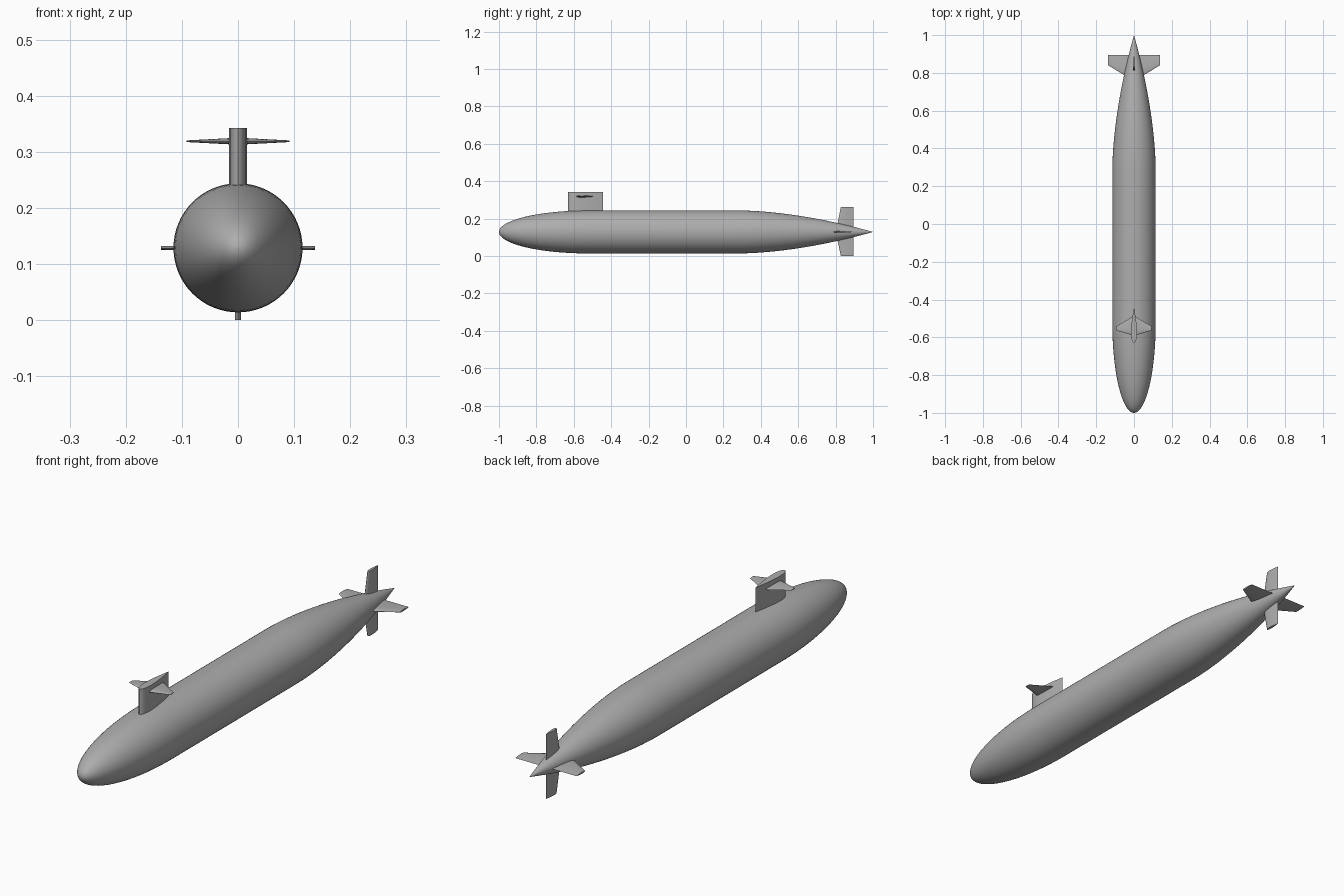
import bpy
import bmesh
from math import sin, cos, pi, sqrt, radians
from mathutils import Vector

cube = bpy.data.objects.get("Cube")
if cube:
    bpy.data.objects.remove(cube, do_unlink=True)

RADIUS = 0.115
AXIS_Z = 0.129
NOSE_END, TAIL_START = -0.52, 0.28

grey = bpy.data.materials.new("hull grey")
grey.use_nodes = True
grey.diffuse_color = (0.42, 0.42, 0.42, 1)
grey.node_tree.nodes["Principled BSDF"].inputs["Base Color"].default_value = grey.diffuse_color


def loft(name, rings):
    """Skin a series of closed rings and cap both ends."""
    bm = bmesh.new()
    loops = [[bm.verts.new(p) for p in ring] for ring in rings]
    n = len(loops[0])
    for a, b in zip(loops, loops[1:]):
        for i in range(n):
            j = (i + 1) % n
            bm.faces.new((a[i], a[j], b[j], b[i]))
    bm.faces.new(loops[0])
    bm.faces.new(loops[-1])
    bmesh.ops.remove_doubles(bm, verts=bm.verts, dist=1e-6)
    bmesh.ops.recalc_face_normals(bm, faces=bm.faces)
    mesh = bpy.data.meshes.new(name)
    bm.to_mesh(mesh)
    bm.free()
    mesh.materials.append(grey)
    obj = bpy.data.objects.new(name, mesh)
    bpy.context.collection.objects.link(obj)
    bpy.ops.object.select_all(action="DESELECT")
    obj.select_set(True)
    bpy.context.view_layer.objects.active = obj
    bpy.ops.object.shade_smooth_by_angle(angle=radians(35))
    return obj


def foil(span, lead, trail, thick, steps=12):
    """Streamlined section as (thickness, chord, span) points."""
    us = [(1 - cos(pi * i / steps)) / 2 for i in range(steps + 1)]
    half = [5 * thick * (0.297 * sqrt(u) - 0.126 * u - 0.352 * u**2
                         + 0.284 * u**3 - 0.102 * u**4) for u in us]
    pts = [(h, lead + u * (trail - lead), span) for u, h in zip(us, half)]
    return pts + [(-x, y, s) for x, y, s in pts[-2:0:-1]]


def fin(name, sections, direction, origin_z):
    """Loft foil sections along a direction in the cross plane."""
    out = Vector(direction)
    side = Vector((0, 1, 0)).cross(out)
    base = Vector((0, 0, origin_z))
    return loft(name, [[base + side * t + Vector((0, y, 0)) + out * s
                        for t, y, s in foil(*sec)] for sec in sections])


# Hull: rounded nose, parallel middle, pointed tail
def hull_ring(y, r, n=64):
    return [(r * cos(2 * pi * i / n), y, AXIS_Z + r * sin(2 * pi * i / n)) for i in range(n)]


rings = []
nose_length = NOSE_END + 1
for i in range(25):
    a = pi / 2 * i / 24
    rings.append(hull_ring(-1 + nose_length * (1 - cos(a)), RADIUS * max(sin(a), 1e-4)))
for i in range(25):
    t = i / 24
    rings.append(hull_ring(TAIL_START + (1 - TAIL_START) * t,
                           RADIUS * max(1 - t**1.75, 1e-4)))
loft("hull", rings)

# Sail tower and its planes
fin("sail", [(0.2, -0.63, -0.445, 0.032), (0.343, -0.63, -0.445, 0.032)], (0, 0, 1), 0)
for label, sign in (("left", 1), ("right", -1)):
    fin(label + "_sail_plane",
        [(0, -0.592, -0.485, 0.013), (0.016, -0.587, -0.495, 0.011),
         (0.092, -0.564, -0.541, 0.003)], (sign, 0, 0), 0.319)

    # Horizontal stern planes
    fin(label + "_stern_plane",
        [(0.015, 0.766, 0.895, 0.009), (0.137, 0.84, 0.895, 0.007)], (sign, 0, 0), AXIS_Z)

# Vertical rudders
for label, sign, tip in (("upper", 1, 0.133), ("lower", -1, AXIS_Z)):
    fin(label + "_rudder",
        [(0.015, 0.804, 0.895, 0.013), (tip, 0.828, 0.895, 0.011)], (0, 0, sign), AXIS_Z)
